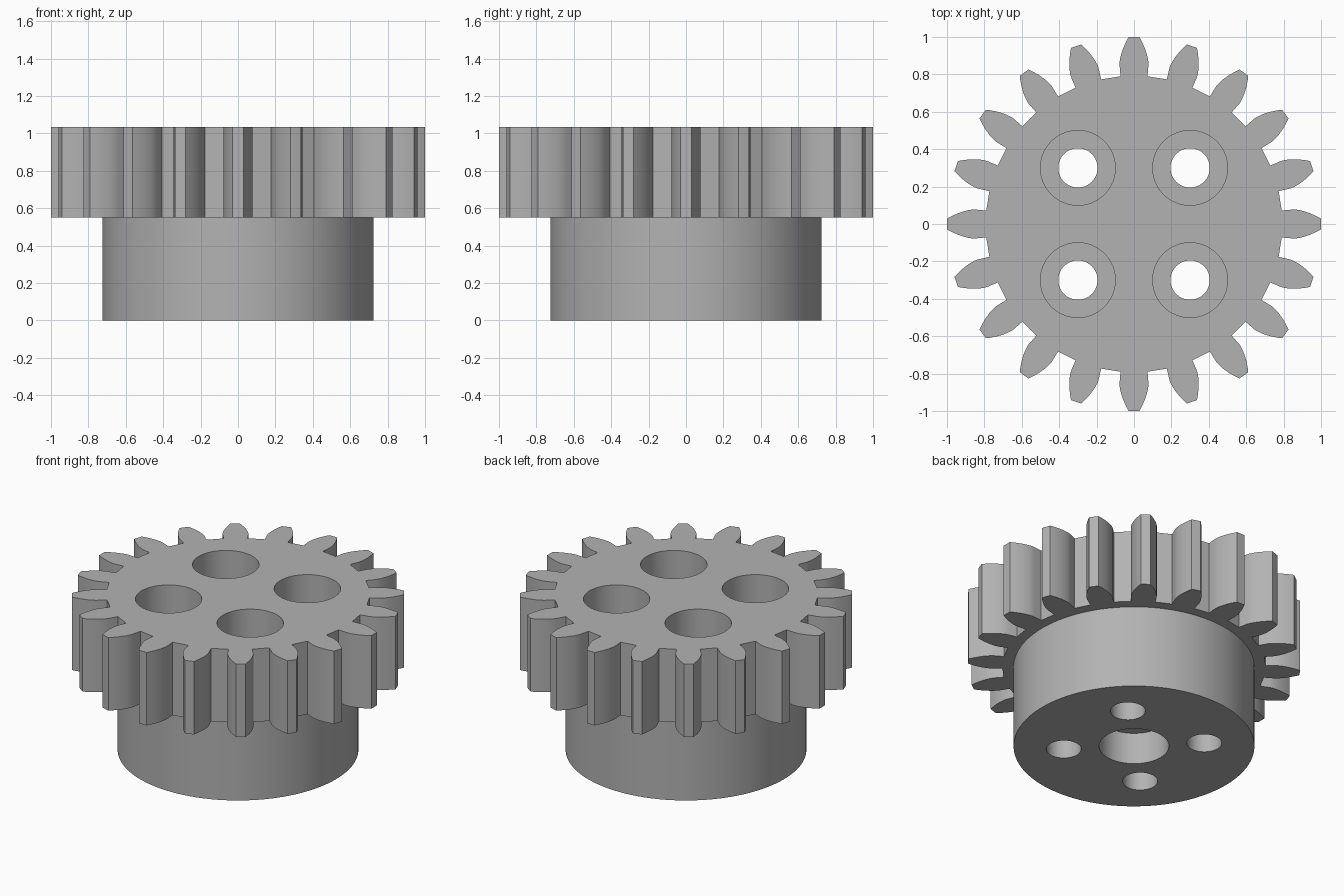
import bpy, bmesh
from math import pi, sin, cos, tan, acos, radians, sqrt
from mathutils import Matrix

cube = bpy.data.objects.get("Cube")
if cube:
    bpy.data.objects.remove(cube, do_unlink=True)

# Main sizes
TEETH = 20
TIP_R, ROOT_R, PITCH_R = 1.0, 0.793, 0.909
BASE_R = PITCH_R * cos(radians(20))
HUB_R, HUB_TOP, TOP = 0.725, 0.55, 1.035
HOLE_OFFSET = 0.3

grey = bpy.data.materials.new("plain grey")
grey.use_nodes = True
colour = (0.45, 0.45, 0.45, 1)
grey.diffuse_color = colour
grey.node_tree.nodes["Principled BSDF"].inputs["Base Color"].default_value = colour


def make_object(name, bm):
    bmesh.ops.recalc_face_normals(bm, faces=bm.faces)
    mesh = bpy.data.meshes.new(name)
    bm.to_mesh(mesh)
    bm.free()
    mesh.materials.append(grey)
    obj = bpy.data.objects.new(name, mesh)
    bpy.context.collection.objects.link(obj)
    return obj


def cylinder(name, radius, low, high, x=0, y=0, segments=64):
    bm = bmesh.new()
    bmesh.ops.create_cone(bm, cap_ends=True, segments=segments, radius1=radius,
                          radius2=radius, depth=high - low,
                          matrix=Matrix.Translation((x, y, (low + high) / 2)))
    return make_object(name, bm)


def involute(r):
    a = acos(min(1, BASE_R / r))
    return tan(a) - a


def tooth_half_angle(r):
    # Involute flank above the base circle, radial flank below it
    return radians(4.35) + involute(PITCH_R) - involute(max(r, BASE_R))


def toothed_wheel(name):
    steps = 8
    radii = [ROOT_R] + [BASE_R + (TIP_R - BASE_R) * i / steps for i in range(steps + 1)]
    flank = [(r, tooth_half_angle(r)) for r in radii]
    outline = [(r, -a) for r, a in flank] + [(TIP_R, 0)] + [(r, a) for r, a in reversed(flank)]
    bm = bmesh.new()
    verts = []
    for tooth in range(TEETH):
        turn = 2 * pi * tooth / TEETH
        for r, a in outline:
            verts.append(bm.verts.new((r * cos(turn + a), r * sin(turn + a), HUB_TOP)))
    face = bm.faces.new(verts)
    new = bmesh.ops.extrude_face_region(bm, geom=[face])["geom"]
    bmesh.ops.translate(bm, vec=(0, 0, TOP - HUB_TOP),
                        verts=[g for g in new if isinstance(g, bmesh.types.BMVert)])
    return make_object(name, bm)


def combine(target, tool, operation):
    mod = target.modifiers.new(operation, 'BOOLEAN')
    mod.operation = operation
    mod.solver = 'EXACT'
    mod.object = tool
    bpy.context.view_layer.objects.active = target
    bpy.ops.object.modifier_apply(modifier=mod.name)
    bpy.data.objects.remove(tool, do_unlink=True)


# Toothed wheel joined to the hub below it
gear = toothed_wheel("gear_with_hub")
combine(gear, cylinder("hub", HUB_R, 0, 0.8, segments=96), 'UNION')

# Blind shaft socket under the hub
combine(gear, cylinder("socket_cutter", 0.21, -0.1, 0.21), 'DIFFERENCE')

# Four counterbored screw holes
for x in (-HOLE_OFFSET, HOLE_OFFSET):
    for y in (-HOLE_OFFSET, HOLE_OFFSET):
        combine(gear, cylinder("screw_cutter", 0.105, -0.1, 1.2, x, y), 'DIFFERENCE')
        combine(gear, cylinder("head_cutter", 0.2, HUB_TOP - 0.01, 1.2, x, y), 'DIFFERENCE')

# Smooth round walls, sharp rims
bpy.ops.object.select_all(action='DESELECT')
gear.select_set(True)
bpy.context.view_layer.objects.active = gear
bpy.ops.object.shade_smooth_by_angle(angle=radians(25))
